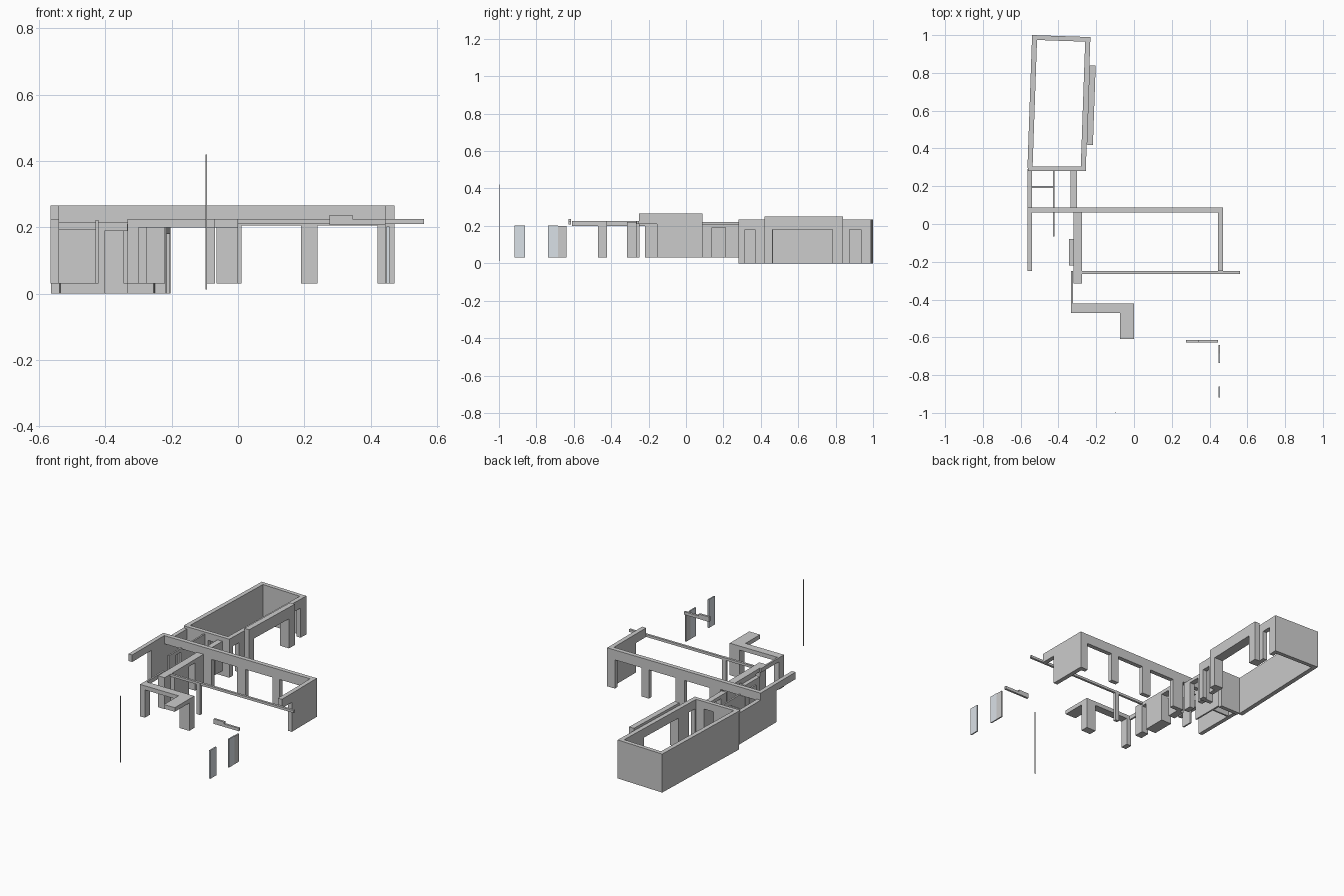
import bpy, bmesh
from math import radians
from mathutils import Matrix, Vector

if "Cube" in bpy.data.objects:
    bpy.data.objects.remove(bpy.data.objects["Cube"])


def wall(name, axis, run, thick, z, doors=(), turn=None):
    """Extrude a wall elevation; doors are (start, end, head) cut from the base."""
    (a, b), (c, d), (z0, z1) = run, thick, z
    outline = [(a, z1), (a, z0)]
    for s, e, head in doors:
        if s <= a:
            outline[-1] = (a, head)
        else:
            outline += [(s, z0), (s, head)]
        outline.append((e, head))
        if e < b:
            outline.append((e, z0))
    if not doors or doors[-1][1] < b:
        outline.append((b, z0))
    outline.append((b, z1))
    bm = bmesh.new()
    place = (lambda s, t, h: (s, t, h)) if axis == 'x' else (lambda s, t, h: (t, s, h))
    face = bm.faces.new([bm.verts.new(place(s, c, h)) for s, h in outline])
    ext = bmesh.ops.extrude_face_region(bm, geom=[face])
    shift = Vector(place(0, d - c, 0))
    bmesh.ops.translate(bm, vec=shift,
                        verts=[v for v in ext['geom'] if isinstance(v, bmesh.types.BMVert)])
    if turn:
        bmesh.ops.transform(bm, matrix=turn, verts=bm.verts)
    bmesh.ops.recalc_face_normals(bm, faces=bm.faces)
    me = bpy.data.meshes.new(name)
    bm.to_mesh(me)
    bm.free()
    ob = bpy.data.objects.new(name, me)
    bpy.context.collection.objects.link(ob)
    return ob


# Rear room, turned two degrees
pivot = Vector((-0.398, 0.64, 0))
turn = Matrix.Translation(pivot) @ Matrix.Rotation(radians(-2), 4, 'Z') @ Matrix.Translation(-pivot)
low, mid = 0.0, 0.03
wall("rear_room_left_wall", 'y', (0.29, 0.995), (-0.552, -0.525), (low, 0.235), turn=turn)
wall("rear_room_back_wall", 'x', (-0.552, -0.243), (0.97, 0.995), (low, 0.235), turn=turn)
wall("rear_room_right_wall", 'y', (0.29, 0.995), (-0.27, -0.243), (low, 0.235),
     [(0.32, 0.375, 0.18), (0.47, 0.79, 0.18), (0.88, 0.94, 0.18)], turn=turn)
wall("rear_room_front_wall", 'x', (-0.562, -0.255), (0.28, 0.305), (low, 0.235),
     [(-0.562, -0.535, 0.03), (-0.40, -0.335, 0.19)])
# Bay on the right of the rear room
wall("bay_frame", 'y', (0.425, 0.845), (-0.243, -0.21), (low, 0.25),
     [(0.47, 0.79, 0.18)], turn=turn)

# Main hall: long wall on piers, side wall and side beam
wall("hall_long_wall", 'x', (-0.565, 0.472), (0.06, 0.087), (mid, 0.265),
     [(-0.54, -0.295, 0.215), (-0.22, -0.05, 0.205), (0.01, 0.19, 0.205), (0.24, 0.42, 0.205)])
wall("hall_right_wall", 'y', (-0.25, 0.06), (0.445, 0.472), (mid, 0.265),
     [(-0.25, -0.155, 0.21)])
wall("left_wall", 'y', (-0.065, 0.29), (-0.565, -0.54), (mid, 0.222))
wall("left_beam", 'y', (-0.25, 0.06), (-0.565, -0.54), (0.222, 0.265))
wall("front_beam", 'x', (-0.275, 0.56), (-0.264, -0.25), (0.21, 0.225))
wall("front_post", 'x', (-0.095, -0.07), (-0.266, -0.248), (mid, 0.225))

# Centre wall with its thickened pier
wall("centre_wall", 'y', (-0.315, 0.06), (-0.32, -0.275), (mid, 0.222),
     [(-0.255, -0.22, 0.2), (-0.08, -0.02, 0.2)])
wall("centre_pier", 'y', (-0.22, -0.08), (-0.345, -0.32), (mid, 0.19))
wall("passage_wall", 'y', (0.087, 0.28), (-0.335, -0.302), (mid, 0.21),
     [(0.14, 0.21, 0.19)])

# Thin partitions left of the centre wall
wall("long_partition", 'y', (-0.065, 0.28), (-0.43, -0.42), (mid, 0.222),
     [(0.0, 0.05, 0.2)])
wall("cross_partition", 'x', (-0.54, -0.43), (0.19, 0.2), (mid, 0.195))

# Porch at the front
wall("porch_wall", 'x', (-0.333, 0.0), (-0.47, -0.422), (mid, 0.225),
     [(-0.3, -0.065, 0.2)])
wall("porch_side_beam", 'y', (-0.61, -0.47), (-0.073, 0.0), (0.2, 0.225))
wall("porch_link_beam", 'y', (-0.422, -0.25), (-0.333, -0.322), (0.2, 0.225))

# Detached lintel, raised at its left end
wall("gate_lintel", 'x', (0.275, 0.445), (-0.628, -0.615), (0.207, 0.225))
wall("gate_lintel_raised", 'x', (0.275, 0.345), (-0.628, -0.615), (0.225, 0.237))

# Glazed panels
glass = bpy.data.materials.new("pale_glass")
glass.diffuse_color = (0.7, 0.75, 0.8, 1)
glass.use_nodes = True
glass.node_tree.nodes["Principled BSDF"].inputs["Base Color"].default_value = glass.diffuse_color
for name, run in (("rear_panel", (-0.737, -0.685)), ("front_panel", (-0.918, -0.86))):
    wall(name, 'y', run, (0.448, 0.456), (mid, 0.203)).data.materials.append(glass)
wall("panel_frame", 'y', (-0.685, -0.64), (0.448, 0.456), (mid, 0.2))

# Thin pole
wall("pole", 'x', (-0.098, -0.094), (-1.0, -0.996), (0.013, 0.42))
